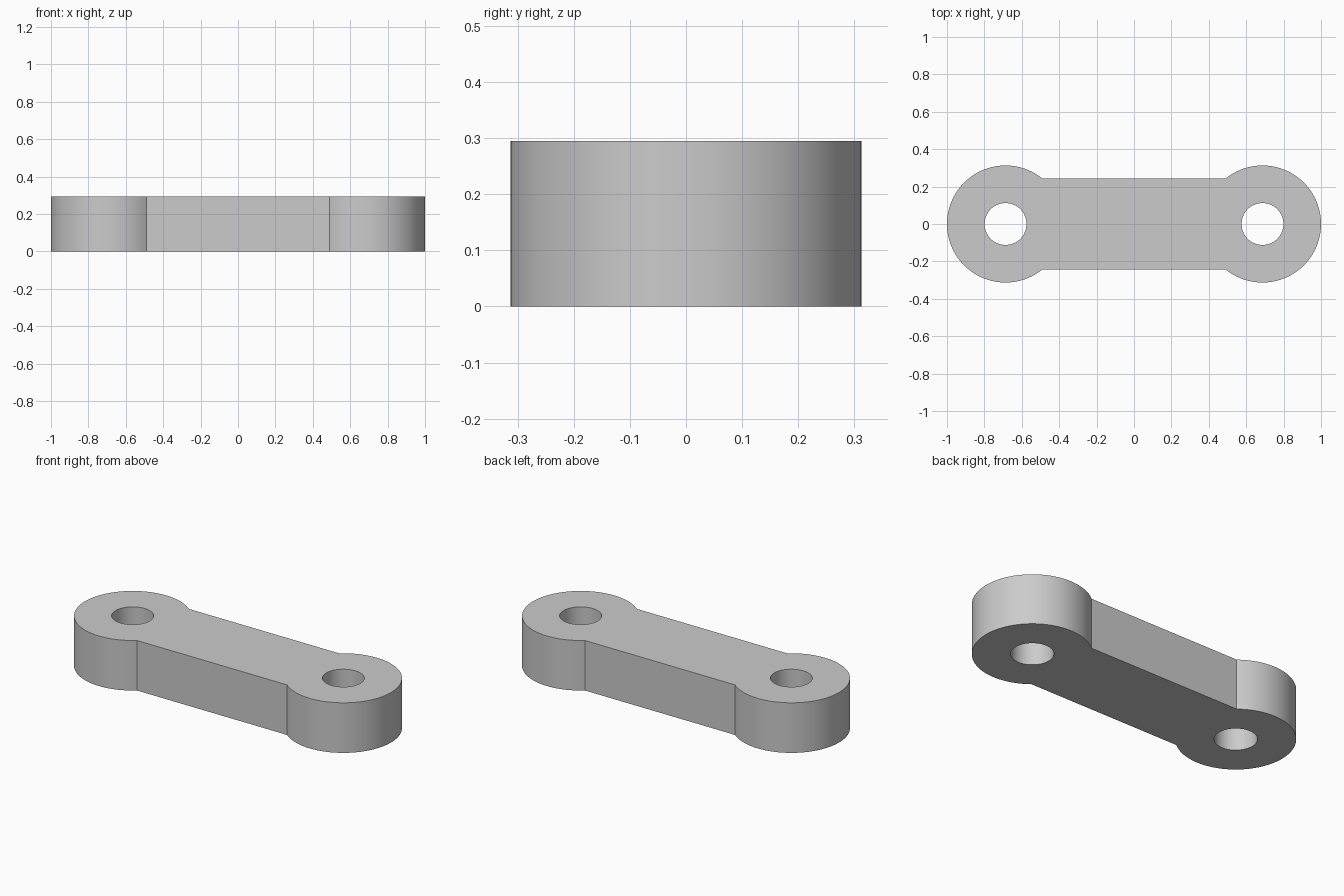
import bpy
import bmesh
from math import asin, cos, sin, pi, radians
from mathutils import Vector

cube = bpy.data.objects.get("Cube")
if cube:
    bpy.data.objects.remove(cube, do_unlink=True)

EYE_RADIUS = 0.313
EYE_X = 1 - EYE_RADIUS
HOLE_RADIUS = 0.112
BAR_HALF_WIDTH = 0.243
HEIGHT = 0.295
SEGMENTS = 64


def arc(cx, radius, start, end, count):
    """Points along an arc centred on the x axis."""
    step = (end - start) / count
    return [Vector((cx + radius * cos(start + i * step),
                    radius * sin(start + i * step), 0))
            for i in range(count + 1)]


def add_loop(bm, points):
    """Closed ring of edges through the points."""
    verts = [bm.verts.new(p) for p in points]
    for a, b in zip(verts, verts[1:] + verts[:1]):
        bm.edges.new((a, b))


bm = bmesh.new()

# Outline: two round eyes joined by a straight bar
neck = pi - asin(BAR_HALF_WIDTH / EYE_RADIUS)
right_end = arc(EYE_X, EYE_RADIUS, -neck, neck, SEGMENTS)
left_end = arc(-EYE_X, EYE_RADIUS, pi - neck, pi + neck, SEGMENTS)
add_loop(bm, right_end + left_end)

# Pin holes
for side in (-1, 1):
    add_loop(bm, arc(side * EYE_X, HOLE_RADIUS, 0, 2 * pi, SEGMENTS)[:-1])

# Fill the profile and raise it to full thickness
bmesh.ops.triangle_fill(bm, edges=bm.edges[:], use_beauty=True, normal=(0, 0, 1))
raised = bmesh.ops.extrude_face_region(bm, geom=bm.faces[:], use_keep_orig=True)
bmesh.ops.translate(bm, vec=(0, 0, HEIGHT),
                    verts=[g for g in raised["geom"] if isinstance(g, bmesh.types.BMVert)])
bmesh.ops.recalc_face_normals(bm, faces=bm.faces[:])

mesh = bpy.data.meshes.new("link_bar")
bm.to_mesh(mesh)
bm.free()
link = bpy.data.objects.new("link_bar", mesh)
bpy.context.collection.objects.link(link)

# Plain grey material
grey = bpy.data.materials.new("plain_grey")
grey.use_nodes = True
colour = (0.6, 0.6, 0.6, 1)
grey.diffuse_color = colour
grey.node_tree.nodes["Principled BSDF"].inputs["Base Color"].default_value = colour
mesh.materials.append(grey)

# Smooth round walls, crisp rims
bpy.ops.object.select_all(action="DESELECT")
link.select_set(True)
bpy.context.view_layer.objects.active = link
bpy.ops.object.shade_smooth_by_angle(angle=radians(30))
